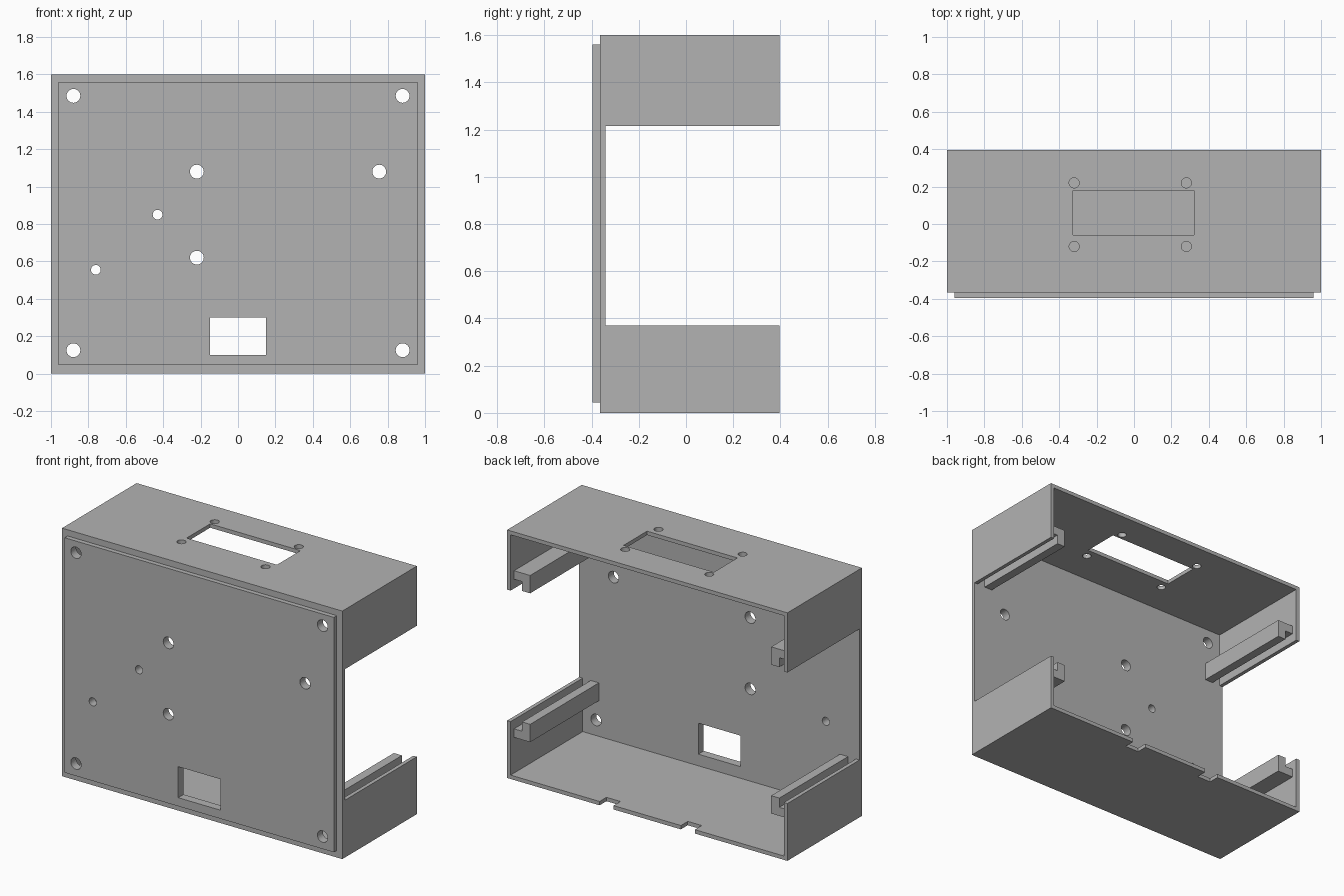
import bpy
import bmesh
from mathutils import Matrix, Vector

cube = bpy.data.objects.get("Cube")
if cube:
    bpy.data.objects.remove(cube, do_unlink=True)

# Single flat grey
grey = bpy.data.materials.new("plain grey")
grey.use_nodes = True
colour = (0.45, 0.45, 0.45, 1.0)
grey.diffuse_color = colour
grey.node_tree.nodes["Principled BSDF"].inputs["Base Color"].default_value = colour

T = 0.025                       # wall thickness
FRONT, INNER, BACK = -0.365, -0.34, 0.395
HEIGHT = 1.6
LOW, HIGH = 0.37, 1.215         # side opening limits


def finish(bm, name):
    bmesh.ops.recalc_face_normals(bm, faces=bm.faces)
    mesh = bpy.data.meshes.new(name)
    bm.to_mesh(mesh)
    bm.free()
    mesh.materials.append(grey)
    obj = bpy.data.objects.new(name, mesh)
    bpy.context.collection.objects.link(obj)
    return obj


def box(name, x, y, z):
    bm = bmesh.new()
    bmesh.ops.create_cube(bm, size=1)
    for v in bm.verts:
        v.co = Vector([(r[0] + r[1]) / 2 + c * (r[1] - r[0])
                       for r, c in zip((x, y, z), v.co)])
    return finish(bm, name)


def rod(name, centre, radius, axis, length):
    bm = bmesh.new()
    turn = Matrix.Rotation(1.5707963, 4, 'X') if axis == 'Y' else Matrix()
    bmesh.ops.create_cone(bm, cap_ends=True, segments=32, radius1=radius,
                          radius2=radius, depth=length,
                          matrix=Matrix.Translation(centre) @ turn)
    return finish(bm, name)


def combine(target, tool, operation='DIFFERENCE'):
    mod = target.modifiers.new("cut", 'BOOLEAN')
    mod.operation = operation
    mod.solver = 'EXACT'
    mod.object = tool
    tool.hide_render = True
    bpy.context.view_layer.update()
    bpy.context.view_layer.objects.active = target
    bpy.ops.object.modifier_apply(modifier=mod.name)
    bpy.data.objects.remove(tool, do_unlink=True)


# Enclosure with raised front lip, open back and open sides
shell = box("enclosure_shell", (-1, 1), (FRONT, BACK), (0, HEIGHT))
combine(shell, box("lip", (-0.96, 0.96), (-0.395, -0.35), (0.045, 1.56)), 'UNION')
combine(shell, box("cavity", (T - 1, 1 - T), (INNER, 1), (T, HEIGHT - T)))
combine(shell, box("side_opening", (-2, 2), (INNER, 1), (LOW, HIGH)))

# Front window and screw holes
combine(shell, box("window", (-0.15, 0.15), (-0.6, -0.2), (0.1, 0.3)))
big = [(x, z) for x in (-0.88, 0.88) for z in (0.125, 1.485)]
big += [(-0.22, 1.08), (0.755, 1.08), (-0.22, 0.62)]
small = [(-0.43, 0.85), (-0.76, 0.555)]
for holes, radius in ((big, 0.037), (small, 0.026)):
    for x, z in holes:
        combine(shell, rod("hole", (x, INNER, z), radius, 'Y', 0.4))

# Display slot and its screw holes in the top
combine(shell, box("slot", (-0.325, 0.32), (-0.06, 0.18), (1.4, 1.8)))
for x in (-0.32, 0.28):
    for y in (-0.12, 0.22):
        combine(shell, rod("hole", (x, y, HEIGHT), 0.027, 'Z', 0.3))

# Latch notches in the back edge of the floor
for x in (-0.34, 0.24):
    combine(shell, box("notch", (x, x + 0.1), (BACK - 0.07, 1), (-0.1, 0.1)))


# Grooved rails along the four side-wall edges
def rail(name, side, edge, away):
    outer, lip, inner = 1 - T + 0.005, 0.918, 0.86
    profile = [(outer, 0.115), (inner, 0.115), (inner, 0),
               (lip, 0), (lip, 0.06), (outer, 0.06)]
    bm = bmesh.new()
    verts = [bm.verts.new((side * x, INNER - 0.005, edge + away * d))
             for x, d in profile]
    face = bm.faces.new(verts)
    ext = bmesh.ops.extrude_face_region(bm, geom=[face])
    moved = [g for g in ext["geom"] if isinstance(g, bmesh.types.BMVert)]
    bmesh.ops.translate(bm, verts=moved, vec=(0, 0.36 - INNER + 0.005, 0))
    return finish(bm, name)


for side, label in ((1, "left"), (-1, "right")):
    rail(label + "_lower_rail", side, LOW, -1)
    rail(label + "_upper_rail", side, HIGH, 1)
